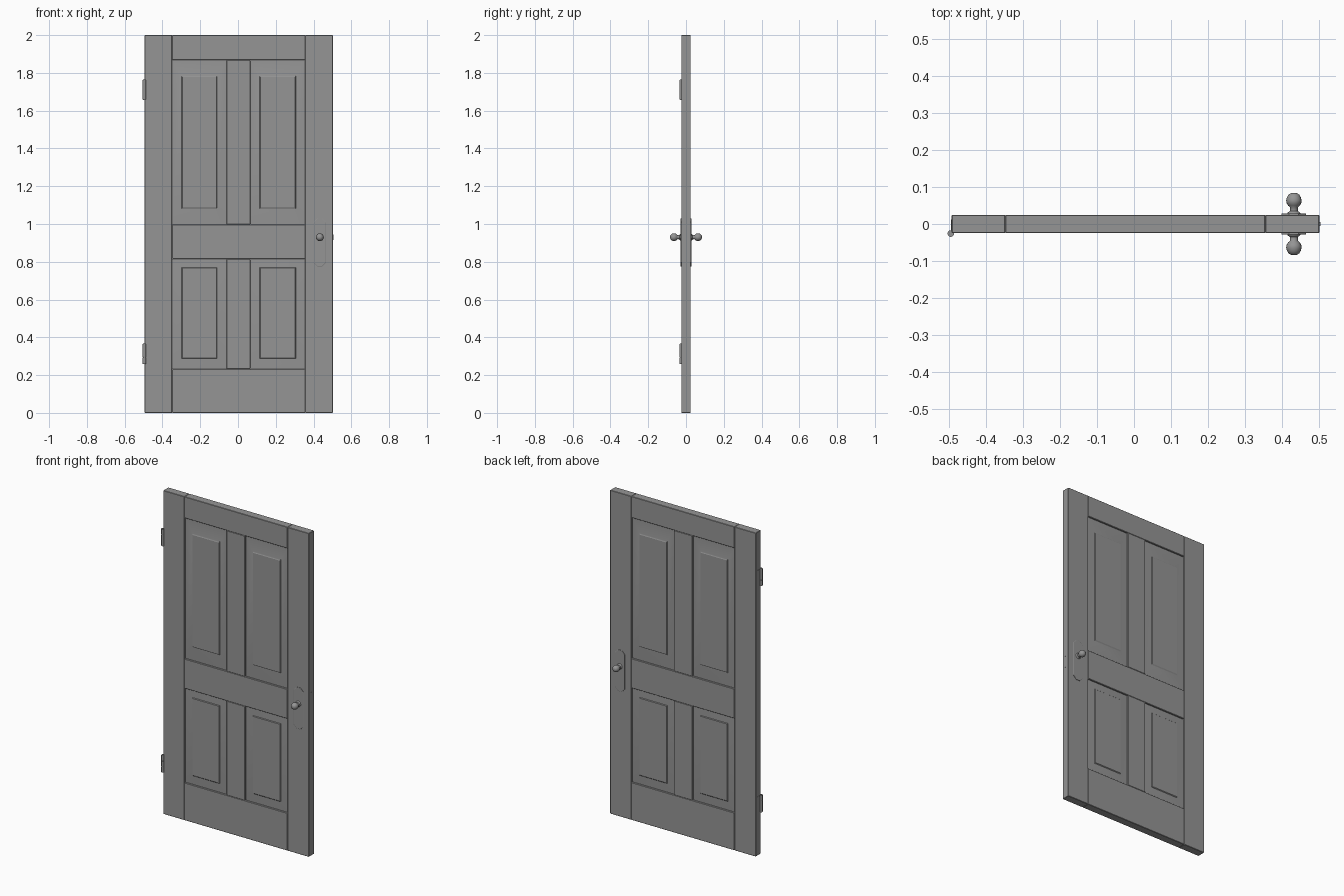
import bpy, bmesh, math
from mathutils import Matrix

if "Cube" in bpy.data.objects:
    bpy.data.objects.remove(bpy.data.objects["Cube"])


# Dark grey paint shared by every part
paint = bpy.data.materials.new("dark_grey")
paint.diffuse_color = (0.3, 0.3, 0.3, 1)
paint.use_nodes = True
paint.node_tree.nodes["Principled BSDF"].inputs["Base Color"].default_value = paint.diffuse_color


def make(name, bm, smooth=None):
    bmesh.ops.recalc_face_normals(bm, faces=bm.faces)
    me = bpy.data.meshes.new(name)
    bm.to_mesh(me)
    bm.free()
    me.materials.append(paint)
    ob = bpy.data.objects.new(name, me)
    bpy.context.collection.objects.link(ob)
    if smooth:
        bpy.ops.object.select_all(action='DESELECT')
        bpy.context.view_layer.objects.active = ob
        ob.select_set(True)
        bpy.ops.object.shade_smooth_by_angle(angle=math.radians(smooth))
    return ob


def box(name, x0, x1, y0, y1, z0, z1, bevel=0.0):
    bm = bmesh.new()
    bmesh.ops.create_cube(bm, size=1)
    for v in bm.verts:
        v.co = ((x0 + x1) / 2 + v.co.x * (x1 - x0),
                (y0 + y1) / 2 + v.co.y * (y1 - y0),
                (z0 + z1) / 2 + v.co.z * (z1 - z0))
    ob = make(name, bm)
    if bevel:
        m = ob.modifiers.new("edge", 'BEVEL')
        m.width, m.segments = bevel, 1
    return ob


def bridge(bm, rings):
    for a, b in zip(rings, rings[1:]):
        n = len(a)
        for i in range(n):
            bm.faces.new((a[i], a[(i + 1) % n], b[(i + 1) % n], b[i]))


def panel(name, outer, field):
    """Raised panel: sloped margin, small step and flat field on both faces."""
    def blend(t):
        return [o + (f - o) * t for o, f in zip(outer, field)]
    steps = [(0, 0.015), (0.93, 0.0185), (1, 0.0225)]
    bm = bmesh.new()
    rings = []
    for s in (-1, 1):
        for t, y in (steps[::-1] if s < 0 else steps):
            x0, x1, z0, z1 = blend(t)
            rings.append([bm.verts.new((x, s * y, z)) for x, z in
                          ((x0, z0), (x1, z0), (x1, z1), (x0, z1))])
    bridge(bm, rings)
    bm.faces.new(rings[0])
    bm.faces.new(rings[-1])
    make(name, bm, 30)


def knob(name, side):
    """Lathed door knob."""
    prof = [(0.018, 0.026), (0.017, 0.031), (0.011, 0.035), (0.0105, 0.045),
            (0.016, 0.050), (0.020, 0.057), (0.021, 0.064), (0.0185, 0.073),
            (0.014, 0.080), (0.007, 0.084)]
    bm = bmesh.new()
    rings = []
    for r, y in prof:
        rings.append([bm.verts.new((KX + r * math.cos(i * math.tau / 16), side * y,
                                    KZ + r * math.sin(i * math.tau / 16)))
                      for i in range(16)])
    bridge(bm, rings)
    bm.faces.new(rings[0])
    bm.faces.new(rings[-1])
    make(name, bm, 50)


def plate(name, side):
    """Backplate with clipped corners and a bevelled face."""
    bm = bmesh.new()
    rings = []
    for inset, y in ((0, 0.024), (0, 0.028), (0.002, 0.029)):
        w, z0, z1, c = 0.033 - inset, 0.775 + inset, 1.03 - inset, 0.02
        pts = [(-w + c, z0), (w - c, z0), (w, z0 + c), (w, z1 - c),
               (w - c, z1), (-w + c, z1), (-w, z1 - c), (-w, z0 + c)]
        rings.append([bm.verts.new((KX + x, side * y, z)) for x, z in pts])
    bridge(bm, rings)
    bm.faces.new(rings[0])
    bm.faces.new(rings[-1])
    make(name, bm)


def cylinder(name, r, z0, z1):
    bm = bmesh.new()
    bmesh.ops.create_cone(bm, cap_ends=True, segments=12, radius1=r, radius2=r,
                          depth=z1 - z0,
                          matrix=Matrix.Translation((-0.496, -0.026, (z0 + z1) / 2)))
    make(name, bm, 40)


L, IL, ML, MR, IR, R = -0.494, -0.349, -0.061, 0.065, 0.356, 0.502
T, B = 0.025, 0.002
KX, KZ = 0.433, 0.93

# Frame: stiles, rails and centre mullions
box("hinge_stile", L, IL, -T, T, 0, 2, B)
box("lock_stile", IR, R, -T, T, 0, 2, B)
for name, z0, z1 in (("bottom_rail", 0, 0.232), ("lock_rail", 0.815, 0.998),
                     ("top_rail", 1.868, 2)):
    box(name, IL, IR, -T, T, z0, z1, B)
box("lower_mullion", ML, MR, -T, T, 0.232, 0.815, B)
box("upper_mullion", ML, MR, -T, T, 0.998, 1.868, B)

# Four raised panels
for side, x0, x1, f0, f1 in (("left", IL, ML, -0.295, -0.115),
                             ("right", MR, IR, 0.118, 0.302)):
    panel("lower_panel_" + side, (x0, x1, 0.232, 0.815), (f0, f1, 0.291, 0.766))
    panel("upper_panel_" + side, (x0, x1, 0.998, 1.868), (f0, f1, 1.088, 1.777))

# Lock hardware on both faces
for side, tag in ((-1, "front"), (1, "back")):
    plate("backplate_" + tag, side)
    knob("knob_" + tag, side)
box("latch_plate", 0.498, 0.503, -0.013, 0.013, 0.845, 1.01)
box("latch_bolt", 0.498, 0.5045, -0.006, 0.006, 0.915, 0.945)

# Hinges: barrel knuckles, pin and leaf on the door edge
for zc, tag in ((1.711, "top"), (0.312, "bottom")):
    for i in range(3):
        z = zc - 0.052 + i * 0.035
        cylinder(f"hinge_knuckle_{tag}_{i}", 0.009, z, z + 0.034)
    cylinder("hinge_pin_" + tag, 0.006, zc - 0.054, zc + 0.055)
    box("hinge_leaf_" + tag, -0.4955, -0.492, -0.026, 0.012, zc - 0.052, zc + 0.052)
